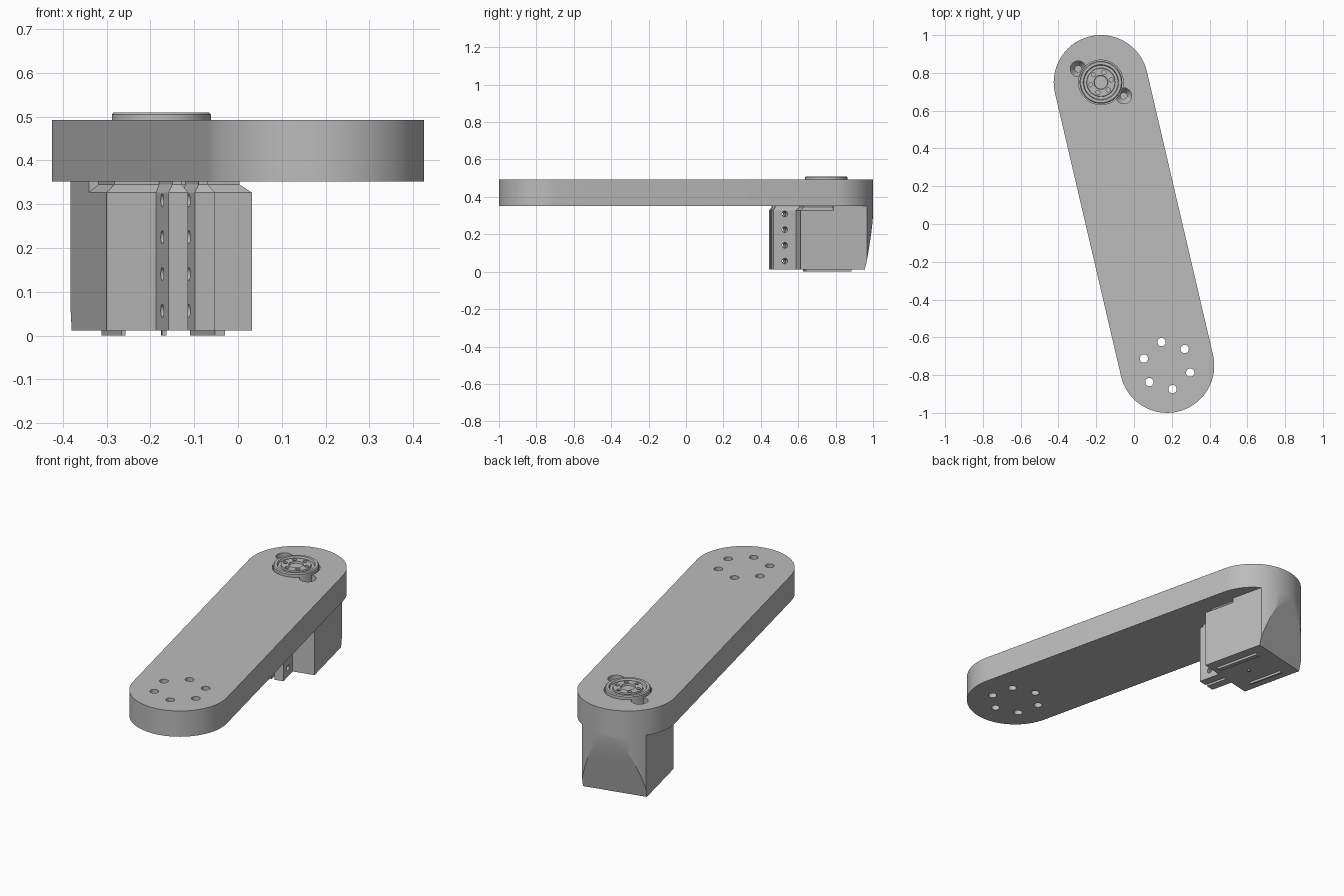
import bpy, bmesh, math
from math import pi, sin, cos
from mathutils import Matrix, Vector

if "Cube" in bpy.data.objects:
    bpy.data.objects.remove(bpy.data.objects["Cube"])

# Parts are built around the output axis, then turned and moved into place
REACH = 1.54
PLACE = Matrix.Translation((-0.175, 0.75, 0)) @ Matrix.Rotation(math.atan2(0.35, 1.5), 4, 'Z')
BOTTOM, TOP, BASE = 0.352, 0.492, 0.012

grey = bpy.data.materials.new("light_grey")
grey.use_nodes = True
grey.diffuse_color = (0.5, 0.5, 0.5, 1)
grey.node_tree.nodes["Principled BSDF"].inputs["Base Color"].default_value = (0.5, 0.5, 0.5, 1)


def finish(name, bm):
    bmesh.ops.recalc_face_normals(bm, faces=bm.faces)
    mesh = bpy.data.meshes.new(name)
    bm.to_mesh(mesh)
    bm.free()
    obj = bpy.data.objects.new(name, mesh)
    bpy.context.collection.objects.link(obj)
    obj.matrix_world = PLACE
    mesh.materials.append(grey)
    return obj


def smooth(obj):
    bpy.ops.object.select_all(action='DESELECT')
    obj.select_set(True)
    bpy.context.view_layer.objects.active = obj
    bpy.ops.object.shade_smooth_by_angle(angle=math.radians(25))


def stack(bm, rings):
    """Skin closed rings of points, capping both ends."""
    loops = [[bm.verts.new(p) for p in ring] for ring in rings]
    n = len(loops[0])
    for a, b in zip(loops, loops[1:]):
        for i in range(n):
            j = (i + 1) % n
            bm.faces.new((a[i], a[j], b[j], b[i]))
    bm.faces.new(loops[0][::-1])
    bm.faces.new(loops[-1])


def rect(x0, x1, y0, y1, z):
    return [(x0, y0, z), (x1, y0, z), (x1, y1, z), (x0, y1, z)]


def lathe(bm, profile, x=0, y=0, n=48):
    stack(bm, [[(x + r * cos(2 * pi * i / n), y + r * sin(2 * pi * i / n), z)
                for i in range(n)] for r, z in profile])


def cut(obj, cutter):
    cutter.hide_render = True
    mod = obj.modifiers.new("cut", 'BOOLEAN')
    mod.object, mod.operation, mod.solver = cutter, 'DIFFERENCE', 'EXACT'
    bpy.context.view_layer.update()
    bpy.context.view_layer.objects.active = obj
    bpy.ops.object.modifier_apply(modifier=mod.name)
    bpy.data.objects.remove(cutter)


# Arm: a long plate with round ends
outline = [(0.25 * cos(pi * i / 40), 0.25 * sin(pi * i / 40)) for i in range(41)]
outline += [(-x, -y - REACH) for x, y in outline]
bm = bmesh.new()
stack(bm, [[(x, y, z) for x, y in outline] for z in (BOTTOM, TOP)])
arm = finish("arm", bm)

# Bore for the horn
bm = bmesh.new()
lathe(bm, [(0.118, 0.40), (0.118, 0.6)])
cut(arm, finish("bore_cutter", bm))

# Six through holes at the far end
bm = bmesh.new()
for k in range(6):
    a = pi / 2 + k * pi / 3
    lathe(bm, [(0.022, 0.3), (0.022, 0.6)], 0.128 * cos(a), 0.128 * sin(a) - REACH, 20)
cut(arm, finish("hole_cutter", bm))

# Two countersunk screw pockets beside the horn
bm = bmesh.new()
for s in (1, -1):
    lathe(bm, [(0.017, 0.3), (0.017, 0.40), (0.042, 0.44), (0.042, 0.6)],
          -0.101 * s, 0.097 * s, 24)
cut(arm, finish("pocket_cutter", bm))
smooth(arm)

# Horn: turned disc with stepped rings and a bolt circle
bm = bmesh.new()
lathe(bm, [(0.113, 0.38), (0.113, 0.505), (0.108, 0.51), (0.094, 0.51), (0.09, 0.5),
           (0.076, 0.5), (0.074, 0.508), (0.037, 0.508), (0.035, 0.498)])
horn = finish("horn", bm)
bm = bmesh.new()
for k in range(6):
    a = k * pi / 3
    lathe(bm, [(0.011, 0.48), (0.011, 0.6)], 0.056 * cos(a), 0.056 * sin(a), 16)
cut(horn, finish("bolt_cutter", bm))
smooth(horn)

# Rear housing: follows the round arm end, sliced by a slanted plane
bm = bmesh.new()
edge = math.acos(0.17 / 0.25)
back = [(0.25 * cos(a), 0.25 * sin(a))
        for a in (edge + (pi - 2 * edge) * i / 24 for i in range(25))]
plan = [(-0.17, 0), (0.17, 0)] + back
stack(bm, [[(x, y, z) for x, y in plan] for z in (BASE, BOTTOM + 0.002)])
bmesh.ops.bisect_plane(bm, geom=bm.verts[:] + bm.edges[:] + bm.faces[:],
                       plane_co=Vector((0, 0.172, BASE)),
                       plane_no=Vector((0, 0.328, -0.078)), clear_outer=True)
bmesh.ops.holes_fill(bm, edges=[e for e in bm.edges if e.is_boundary], sides=0)
smooth(finish("rear_housing", bm))

# Front body with a chamfered top
bm = bmesh.new()
stack(bm, [rect(-0.17, 0.17, -0.18, 0, BASE), rect(-0.17, 0.17, -0.18, 0, 0.327),
           rect(-0.147, 0.147, -0.157, 0, 0.345), rect(-0.147, 0.147, -0.157, 0, 0.354)])
finish("front_body", bm)

# Two drilled mounting fins
for side, s in (("right", -1), ("left", 1)):
    bm = bmesh.new()
    stack(bm, [rect(s * 0.008, s * 0.054, -0.303, -0.17, BASE),
               rect(s * 0.008, s * 0.054, -0.303, -0.17, 0.327),
               rect(s * 0.02, s * 0.042, -0.29, -0.15, 0.345),
               rect(s * 0.02, s * 0.042, -0.29, -0.15, 0.354)])
    fin = finish(side + "_fin", bm)
    bm = bmesh.new()
    for k in range(4):
        bmesh.ops.create_cone(bm, cap_ends=True, segments=20, radius1=0.015, radius2=0.015, depth=0.3,
                              matrix=Matrix.Translation((0, -0.24, 0.057 + 0.084 * k))
                              @ Matrix.Rotation(pi / 2, 4, 'Y'))
    cut(fin, finish("fin_cutter", bm))
    smooth(fin)

# Raised rails and a small key underneath
for name, x0, x1, y0, y1 in (("right_rail", -0.117, -0.107, -0.1, 0.1),
                             ("left_rail", 0.093, 0.117, -0.14, 0.11),
                             ("base_key", -0.005, 0.005, -0.03, -0.02)):
    bm = bmesh.new()
    stack(bm, [rect(x0, x1, y0, y1, z) for z in (0, BASE + 0.004)])
    finish(name, bm)
